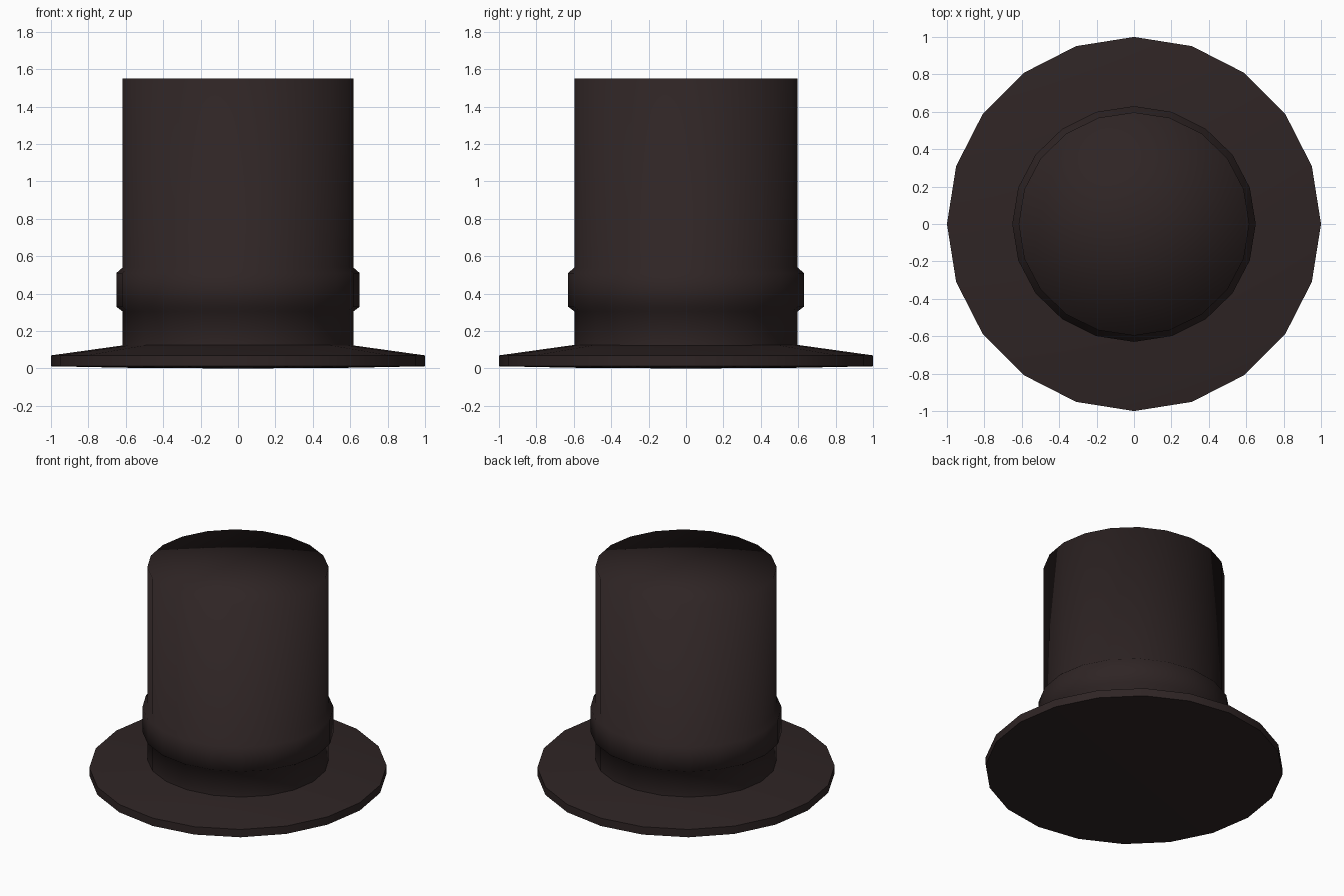
import bpy, bmesh, math

if "Cube" in bpy.data.objects:
    bpy.data.objects.remove(bpy.data.objects["Cube"])

SIDES = 20

# single dark felt colour
felt = bpy.data.materials.new("dark_brown_felt")
felt.diffuse_color = (0.028, 0.018, 0.018, 1)
felt.use_nodes = True
felt.node_tree.nodes["Principled BSDF"].inputs["Base Color"].default_value = felt.diffuse_color


def lathe(name, profile, sx=1.0, sy=1.0):
    """Revolve (radius, z) points; radius 0 makes a pole."""
    bm = bmesh.new()
    rings = []
    for r, z in profile:
        if r == 0:
            rings.append([bm.verts.new((0, 0, z))])
        else:
            rings.append([bm.verts.new((r * sx * math.cos(i * math.tau / SIDES),
                                        r * sy * math.sin(i * math.tau / SIDES), z))
                          for i in range(SIDES)])
    for a, b in zip(rings, rings[1:]):
        for i in range(SIDES):
            j = (i + 1) % SIDES
            if len(a) == 1:
                bm.faces.new((a[0], b[j], b[i]))
            elif len(b) == 1:
                bm.faces.new((a[i], a[j], b[0]))
            else:
                bm.faces.new((a[i], a[j], b[j], b[i]))
    bmesh.ops.recalc_face_normals(bm, faces=bm.faces)
    me = bpy.data.meshes.new(name)
    bm.to_mesh(me)
    bm.free()
    me.materials.append(felt)
    ob = bpy.data.objects.new(name, me)
    bpy.context.collection.objects.link(ob)
    return ob


# brim: thin disc rising towards the crown, almost flat underneath
brim = lathe("brim", [(0, 0), (0.6, 0.004), (1.0, 0.012), (1.0, 0.07),
                      (0.59, 0.127), (0, 0.127)])
bpy.context.view_layer.objects.active = brim
brim.select_set(True)
bpy.ops.object.shade_smooth_by_angle(angle=math.radians(30))

# crown with raised hat band, slightly wider in x, softly shaded over the flat top
crown = lathe("crown_and_band", [(0.597, 0.12), (0.597, 0.305), (0.63, 0.33),
                                 (0.63, 0.51), (0.597, 0.54), (0.597, 1.55),
                                 (0, 1.55)], sx=1.033)
for p in crown.data.polygons:
    p.use_smooth = True
